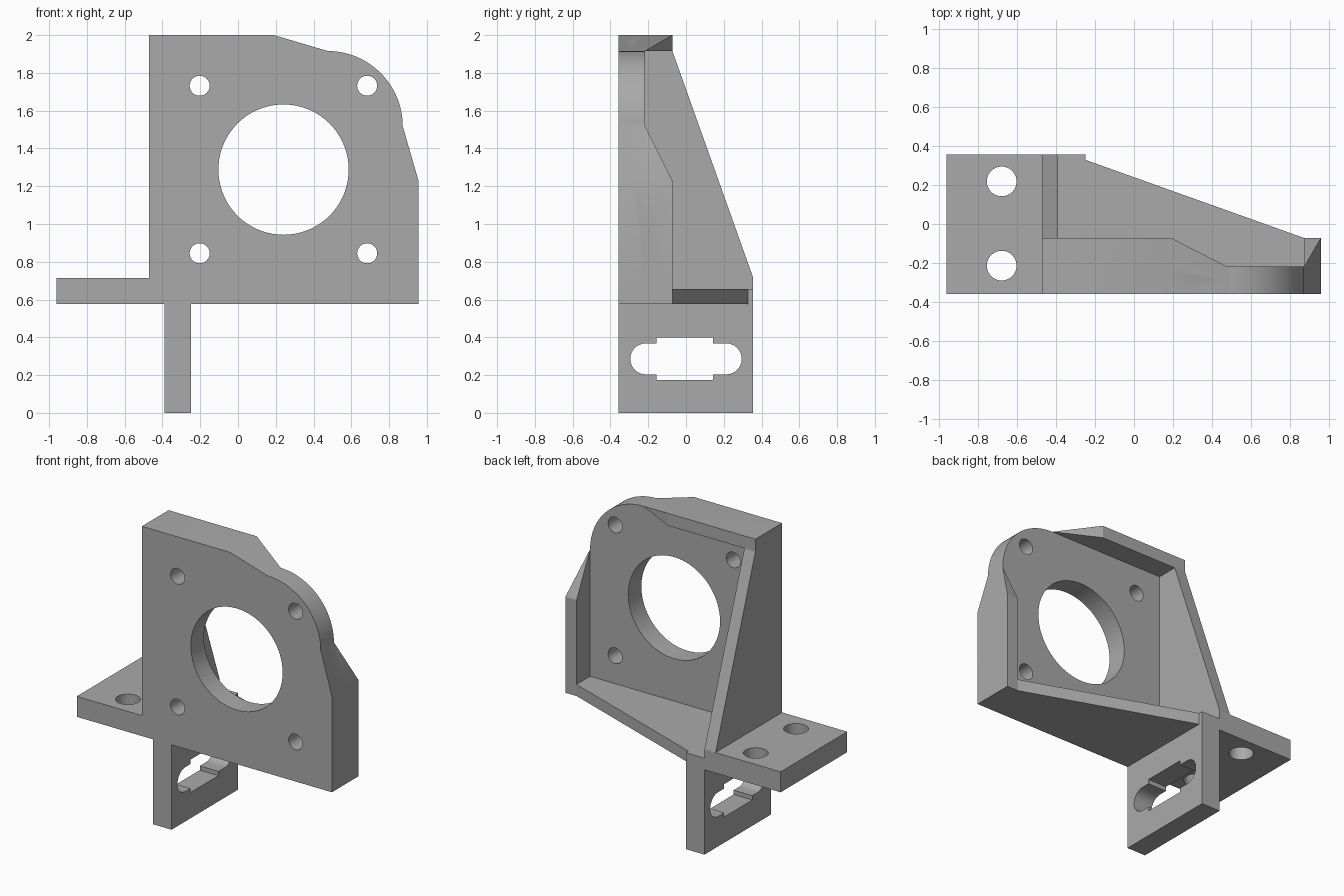
import bpy, bmesh, math
from mathutils import Vector

cube = bpy.data.objects.get("Cube")
if cube:
    bpy.data.objects.remove(cube, do_unlink=True)

grey = bpy.data.materials.new("plain grey")
grey.use_nodes = True
colour = (0.4, 0.4, 0.4, 1)
grey.diffuse_color = colour
grey.node_tree.nodes["Principled BSDF"].inputs["Base Color"].default_value = colour

# Main levels shared by the parts
FRONT, FLOOR, RIM, BACK = -0.358, -0.217, -0.072, 0.356
LEFT, LEFT_IN, RIGHT_IN, RIGHT = -0.471, -0.388, 0.872, 0.956
BASE, BASE_IN, TAB_TOP, TOP_IN, TOP = 0.576, 0.655, 0.715, 1.916, 2.0
INSIDE = -0.29          # ribs start inside the thickness of the face plate


def finish(name, bm):
    bmesh.ops.recalc_face_normals(bm, faces=bm.faces)
    mesh = bpy.data.meshes.new(name)
    bm.to_mesh(mesh)
    bm.free()
    mesh.materials.append(grey)
    ob = bpy.data.objects.new(name, mesh)
    bpy.context.collection.objects.link(ob)
    return ob


def prism(name, outline, axis, lo, hi):
    """Extrude a 2D outline along the given axis index."""
    bm = bmesh.new()
    verts = []
    for p in outline:
        co = list(p)
        co.insert(axis, lo)
        verts.append(bm.verts.new(co))
    face = bm.faces.new(verts)
    out = bmesh.ops.extrude_face_region(bm, geom=[face])
    shift = Vector((0, 0, 0))
    shift[axis] = hi - lo
    bmesh.ops.translate(bm, vec=shift, verts=[v for v in out["geom"] if isinstance(v, bmesh.types.BMVert)])
    return finish(name, bm)


def hull(name, points):
    bm = bmesh.new()
    for p in points:
        bm.verts.new(p)
    bmesh.ops.convex_hull(bm, input=bm.verts)
    bmesh.ops.dissolve_limit(bm, angle_limit=0.01, verts=bm.verts, edges=bm.edges)
    return finish(name, bm)


def arc(cx, cy, r, start, end, steps):
    return [(cx + r * math.cos(math.radians(start + (end - start) * i / steps)),
             cy + r * math.sin(math.radians(start + (end - start) * i / steps)))
            for i in range(steps + 1)]


def circle(cx, cy, r, steps=48):
    return arc(cx, cy, r, 0, 360, steps)[:-1]


def rect(x0, y0, x1, y1):
    return [(x0, y0), (x1, y0), (x1, y1), (x0, y1)]


def combine(target, other, operation):
    mod = target.modifiers.new(operation.lower(), "BOOLEAN")
    mod.operation = operation
    mod.solver = "EXACT"
    mod.object = other
    bpy.context.view_layer.objects.active = target
    bpy.ops.object.modifier_apply(modifier=mod.name)
    bpy.data.objects.remove(other, do_unlink=True)


# Face plate with one rounded corner
outline = [(LEFT, BASE), (RIGHT, BASE), (RIGHT, 1.228)]
outline += arc(0.474, 1.518, 0.398, 0, 90, 24)
outline += [(0.19, TOP), (LEFT, TOP)]
bracket = prism("mounting_bracket", outline, 1, FRONT, FLOOR)

# Ribs round the plate
top_rib = hull("top_rib",
               [(x, y, z) for x in (LEFT, 0.19) for y in (INSIDE, RIM) for z in (TOP_IN, TOP)]
               + [(0.474, INSIDE, TOP_IN), (0.474, FLOOR, TOP_IN)])
right_rib = hull("right_rib",
                 [(x, y, z) for x in (RIGHT_IN, RIGHT) for y in (INSIDE, RIM) for z in (BASE, 1.228)]
                 + [(RIGHT_IN, INSIDE, 1.518), (RIGHT_IN, FLOOR, 1.518)])
left_gusset = prism("left_gusset",
                    [(INSIDE, BASE), (BACK, BASE), (BACK, TAB_TOP),
                     (RIM, TOP_IN), (RIM, TOP), (INSIDE, TOP)], 0, LEFT, LEFT_IN)
bottom_gusset = prism("bottom_gusset",
                      [(-0.43, INSIDE), (RIGHT, INSIDE), (RIGHT, RIM), (RIGHT_IN, RIM),
                       (-0.248, 0.328), (-0.43, 0.328)], 2, BASE, BASE_IN)

# Side tab and hanging leg
side_tab = prism("side_tab", rect(-0.96, FRONT, -0.42, BACK), 2, BASE, TAB_TOP)
leg = prism("leg", rect(LEFT_IN, FRONT, -0.248, BACK), 2, 0, BASE_IN)

for part in (top_rib, right_rib, left_gusset, bottom_gusset, side_tab, leg):
    combine(bracket, part, "UNION")

# Bore and screw holes through the face plate
holes = [prism("bore", circle(0.241, 1.288, 0.345, 72), 1, -0.5, -0.15)]
for x in (-0.203, 0.684):
    for z in (0.845, 1.732):
        holes.append(prism("screw_hole", circle(x, z, 0.053, 32), 1, -0.5, -0.15))

# Holes in the side tab
for y in (-0.213, 0.218):
    holes.append(prism("tab_hole", circle(-0.677, y, 0.076), 2, 0.4, 0.9))

# Stepped slot in the leg
slot = arc(0.213, 0.286, 0.082, -90, 90, 16)
slot += [(0.144, 0.368), (0.144, 0.398), (-0.157, 0.398), (-0.157, 0.368)]
slot += arc(-0.213, 0.286, 0.082, 90, 270, 16)
slot += [(-0.157, 0.204), (-0.157, 0.175), (0.144, 0.175), (0.144, 0.204)]
holes.append(prism("slot", slot, 0, -0.5, -0.15))

for hole in holes:
    combine(bracket, hole, "DIFFERENCE")

# Smooth the curved walls, keep the edges crisp
bpy.ops.object.select_all(action="DESELECT")
bracket.select_set(True)
bpy.context.view_layer.objects.active = bracket
bpy.ops.object.shade_smooth_by_angle(angle=math.radians(18))
